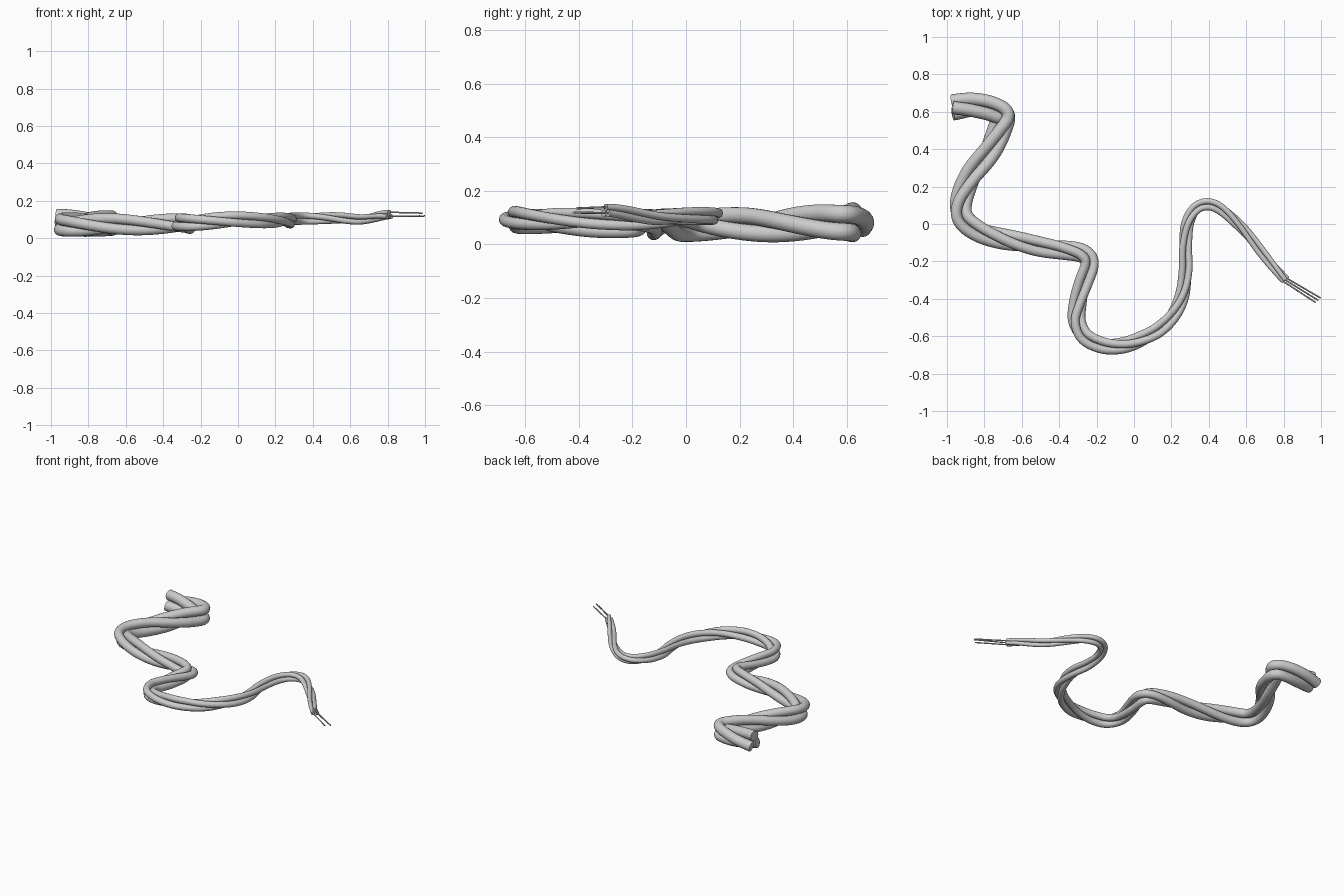
import bpy, math
from mathutils import Vector

if "Cube" in bpy.data.objects:
    bpy.data.objects.remove(bpy.data.objects["Cube"])

# centre line of the cable seen from above
PATH = [(-0.97, 0.623), (-0.86, 0.628), (-0.75, 0.615), (-0.69, 0.58), (-0.725, 0.49),
        (-0.785, 0.38), (-0.87, 0.25), (-0.928, 0.12), (-0.92, 0.03), (-0.84, -0.03),
        (-0.70, -0.08), (-0.54, -0.115), (-0.38, -0.135), (-0.28, -0.16), (-0.243, -0.21),
        (-0.27, -0.32), (-0.298, -0.43), (-0.308, -0.52), (-0.27, -0.60), (-0.19, -0.64),
        (-0.10, -0.65), (0.0, -0.633), (0.12, -0.575), (0.21, -0.48), (0.262, -0.37),
        (0.278, -0.25), (0.272, -0.12), (0.287, 0.0), (0.333, 0.08), (0.40, 0.105),
        (0.475, 0.075), (0.57, -0.015), (0.69, -0.16), (0.81, -0.30)]
# height of the centre line: (fraction of length, z)
HEIGHT = [(0, 0.082), (0.25, 0.072), (0.45, 0.077), (0.63, 0.098),
          (0.75, 0.092), (0.86, 0.109), (0.93, 0.102), (1, 0.124)]
STEPS = 8
TURNS = 10 / 3
R_START, R_END = 0.035, 0.0128


def spline(points):
    """Smooth curve through all points."""
    p = [Vector(q) for q in points]
    p = [2 * p[0] - p[1]] + p + [2 * p[-1] - p[-2]]
    out = []
    for a, b, c, d in zip(p, p[1:], p[2:], p[3:]):
        for i in range(STEPS):
            t = i / STEPS
            out.append(0.5 * (2 * b + (c - a) * t + (2 * a - 5 * b + 4 * c - d) * t * t
                              + (3 * b - a - 3 * c + d) * t ** 3))
    return out + [p[-2]]


def height(f):
    """Eased interpolation of the height list."""
    for (a, za), (b, zb) in zip(HEIGHT, HEIGHT[1:]):
        if f <= b:
            t = (f - a) / (b - a)
            return za + (zb - za) * t * t * (3 - 2 * t)
    return HEIGHT[-1][1]


def tube(name, points, radii, sides):
    """Capped round tube along a polyline."""
    cu = bpy.data.curves.new(name, 'CURVE')
    cu.dimensions = '3D'
    cu.bevel_depth = 1.0
    cu.bevel_resolution = sides
    cu.use_fill_caps = True
    sp = cu.splines.new('POLY')
    sp.points.add(len(points) - 1)
    for q, co, r in zip(sp.points, points, radii):
        q.co = (*co, 1)
        q.radius = r
    ob = bpy.data.objects.new(name, cu)
    bpy.context.collection.objects.link(ob)
    bpy.ops.object.select_all(action='DESELECT')
    ob.select_set(True)
    bpy.context.view_layer.objects.active = ob
    bpy.ops.object.convert(target='MESH')
    bpy.ops.object.shade_smooth_by_angle(angle=math.radians(40))


flat = spline(PATH)
dist = [0.0]
for a, b in zip(flat, flat[1:]):
    dist.append(dist[-1] + (b - a).length)
frac = [d / dist[-1] for d in dist]
radii = [R_START + (R_END - R_START) * f for f in frac]

for k in range(3):
    # twisted, tapering strand
    pts = []
    for i, (c, f, r) in enumerate(zip(flat, frac, radii)):
        t = (flat[min(i + 1, len(flat) - 1)] - flat[max(i - 1, 0)]).normalized()
        side = Vector((-t.y, t.x, 0))
        ang = math.pi / 2 + math.tau * (k / 3 + TURNS * f)
        centre = Vector((c.x, c.y, height(f)))
        pts.append(centre + (side * math.cos(ang) + Vector((0, 0, math.sin(ang)))) * r * 1.155)
    tube(f"strand_{k + 1}", pts, radii, 6)
    # bare wire sticking out of the strand end, fanned slightly sideways
    start = pts[-1] - Vector((0.017, -0.011, 0))
    fan = side * math.cos(ang) * 0.006
    tip = pts[-1] + Vector((0.175, -0.108, (0.124 - pts[-1].z) * 0.3)) + fan
    tube(f"bare_wire_{k + 1}", [start, pts[-1], tip], [0.0042] * 3, 3)
